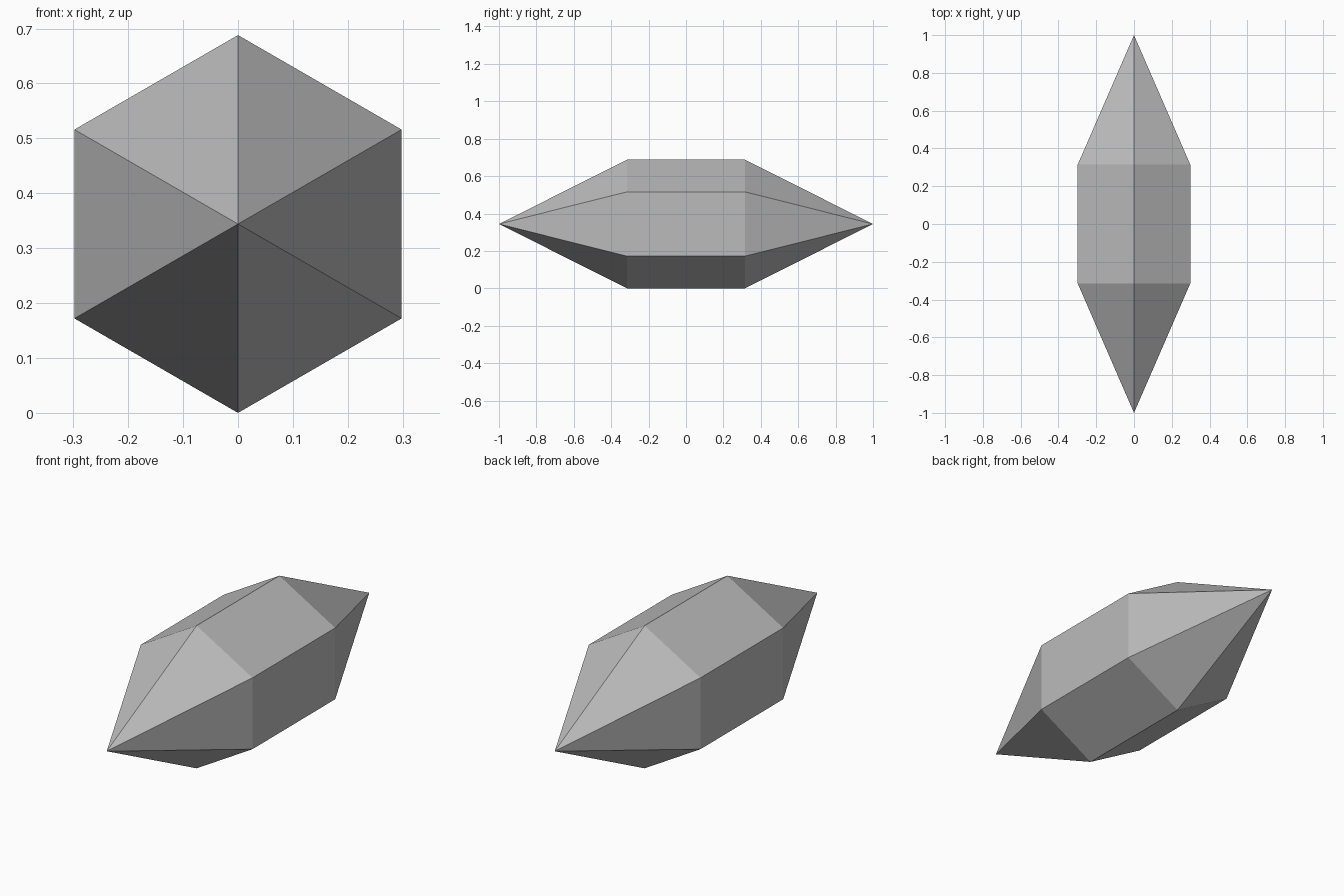
import bpy
import bmesh
import math

if "Cube" in bpy.data.objects:
    bpy.data.objects.remove(bpy.data.objects["Cube"])

RADIUS = 0.344      # hexagon corner radius
HALF_BODY = 0.315   # half length of the straight prism
TIP = 1.0           # distance from centre to each point
SIDES = 6

grey = bpy.data.materials.new("stone grey")
grey.diffuse_color = (0.5, 0.5, 0.5, 1.0)
grey.use_nodes = True
grey.node_tree.nodes["Principled BSDF"].inputs["Base Color"].default_value = grey.diffuse_color

bm = bmesh.new()


def hexagon(y):
    """Ring of corners around the long axis, one corner straight up."""
    ring = []
    for i in range(SIDES):
        a = 2 * math.pi * i / SIDES
        ring.append(bm.verts.new((RADIUS * math.sin(a), y, RADIUS + RADIUS * math.cos(a))))
    return ring


# Prism body with a pyramid at each end
front, back = hexagon(-HALF_BODY), hexagon(HALF_BODY)
front_tip = bm.verts.new((0, -TIP, RADIUS))
back_tip = bm.verts.new((0, TIP, RADIUS))
for i in range(SIDES):
    j = (i + 1) % SIDES
    bm.faces.new((front[i], front[j], back[j], back[i]))
    bm.faces.new((front_tip, front[j], front[i]))
    bm.faces.new((back_tip, back[i], back[j]))
bmesh.ops.recalc_face_normals(bm, faces=bm.faces[:])

mesh = bpy.data.meshes.new("crystal")
bm.to_mesh(mesh)
bm.free()
mesh.materials.append(grey)
crystal = bpy.data.objects.new("crystal", mesh)
bpy.context.collection.objects.link(crystal)
